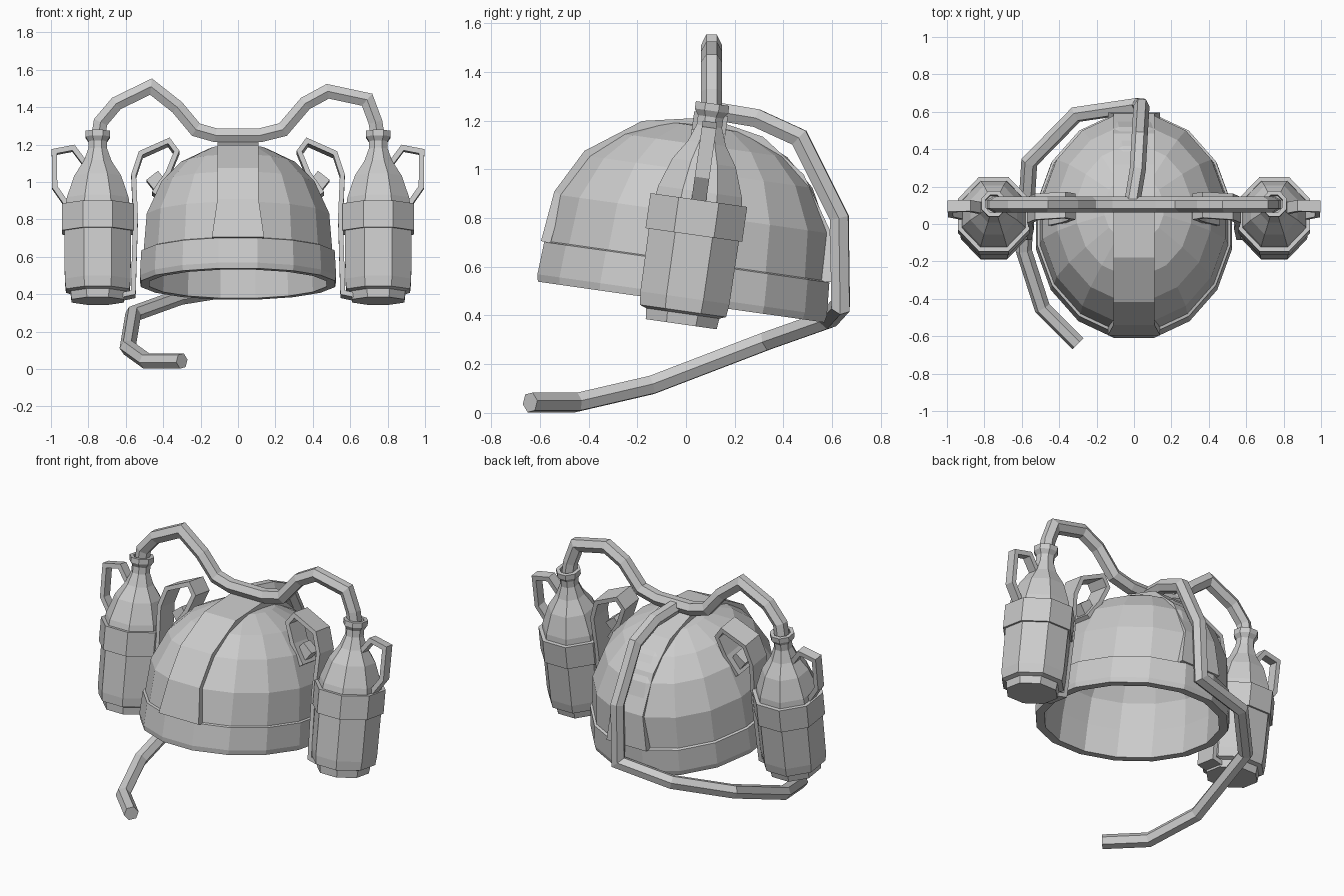
import bpy, bmesh, math
from mathutils import Vector, Matrix

if "Cube" in bpy.data.objects:
    bpy.data.objects.remove(bpy.data.objects["Cube"], do_unlink=True)

grey = bpy.data.materials.new("plain grey")
grey.use_nodes = True
GREY = (0.6, 0.6, 0.6, 1)
grey.diffuse_color = GREY
grey.node_tree.nodes["Principled BSDF"].inputs["Base Color"].default_value = GREY

# The helmet and everything clamped to it lean back together
LEAN = Matrix.Translation((0, -0.02, 0.455)) @ Matrix.Rotation(math.radians(-8.1), 4, 'X')
LEVEL = Matrix.Identity(4)


def finish(name, bm, matrix=LEVEL):
    bmesh.ops.remove_doubles(bm, verts=bm.verts, dist=0.0005)
    bmesh.ops.recalc_face_normals(bm, faces=bm.faces)
    bm.transform(matrix)
    mesh = bpy.data.meshes.new(name)
    bm.to_mesh(mesh)
    bm.free()
    mesh.materials.append(grey)
    obj = bpy.data.objects.new(name, mesh)
    bpy.context.collection.objects.link(obj)
    return obj


def skin(bm, rings, cap):
    """Join successive closed rings of vertices with quads."""
    n = len(rings[0])
    for a, b in zip(rings, rings[1:]):
        for i in range(n):
            j = (i + 1) % n
            bm.faces.new((a[i], a[j], b[j], b[i]))
    if cap:
        bm.faces.new(rings[0])
        bm.faces.new(rings[-1])


def lathe(name, profile, sides, rx, ry, matrix):
    """Revolve (radius, height) points into a faceted solid."""
    bm = bmesh.new()
    rings = []
    for r, h in profile:
        rings.append([])
        for i in range(sides):
            a = math.tau * (i + 0.5) / sides
            rings[-1].append(bm.verts.new((r * rx * math.cos(a), r * ry * math.sin(a), h)))
    skin(bm, rings, False)
    return finish(name, bm, matrix)


def sweep(path, section, across):
    """Push a flat section along a path with mitred corners."""
    bm = bmesh.new()
    pts = [Vector(p) for p in path]
    dirs = [(b - a).normalized() for a, b in zip(pts, pts[1:])]
    u = Vector(across)
    u = (u - dirs[0] * u.dot(dirs[0])).normalized()
    v = dirs[0].cross(u)
    ring = [pts[0] + u * a + v * b for a, b in section]
    rings = [[bm.verts.new(q) for q in ring]]
    for i, d in enumerate(dirs):
        nxt = dirs[min(i + 1, len(dirs) - 1)]
        n = (d + nxt).normalized()
        ring = [q + d * ((pts[i + 1] - q).dot(n) / d.dot(n)) for q in ring]
        rings.append([bm.verts.new(q) for q in ring])
    skin(bm, rings, True)
    return bm


def box(w, t):
    return [(-w / 2, -t / 2), (w / 2, -t / 2), (w / 2, t / 2), (-w / 2, t / 2)]


HEX = [(0.043 * math.cos(math.tau * i / 6), 0.043 * math.sin(math.tau * i / 6))
       for i in range(6)]

# Hollow helmet shell with a wider rim band
shell = [(0, 0.67), (0.3, 0.65), (0.52, 0.59), (0.73, 0.48), (0.86, 0.33), (0.89, 0.17),
         (0.9, 0), (0.99, 0), (1, 0.03), (0.985, 0.165), (0.96, 0.17), (0.93, 0.365),
         (0.78, 0.54), (0.58, 0.65), (0.3, 0.725), (0, 0.74)]
lathe("helmet_shell", shell, 16, 0.535, 0.612, LEAN)

# Raised ridge from front to back, flaring at its feet
ridge = [(-0.585, 0.165), (-0.56, 0.37), (-0.465, 0.545), (-0.255, 0.695), (0, 0.745),
         (0.23, 0.7), (0.41, 0.575), (0.545, 0.37), (0.58, 0.165)]
bm = sweep([(0, y, h) for y, h in ridge], box(0.22, 0.04), (1, 0, 0))
for vert in bm.verts:
    if vert.co.z < 0.2:
        vert.co.x *= 1.27
finish("helmet_ridge", bm, LEAN)

# Bottle with holder band, open neck and lip
bottle = [(0, 0), (0.14, 0), (0.145, 0.045), (0.17, 0.055), (0.176, 0.11), (0.178, 0.37),
          (0.191, 0.37), (0.191, 0.515), (0.17, 0.515), (0.165, 0.55), (0.125, 0.67),
          (0.075, 0.75), (0.05, 0.82), (0.05, 0.86), (0.066, 0.885), (0.066, 0.915),
          (0.045, 0.915), (0.045, 0.87), (0, 0.87)]
handle = [(0.82, 1.10), (0.88, 1.18), (0.982, 1.16), (0.98, 0.97), (0.91, 0.87)]
bracket = [(0.63, 0.385), (0.56, 0.4), (0.548, 0.8), (0.558, 1.03), (0.52, 1.145),
           (0.37, 1.212), (0.328, 1.155), (0.375, 1.04), (0.45, 0.93)]


def leaned(points, side):
    return [(side * x, 0.013, (z - 0.453) / 0.99) for x, z in points]


for side, word in ((1, "left"), (-1, "right")):
    place = LEAN @ Matrix.Translation((side * 0.75, 0.013, -0.09))
    lathe(word + "_bottle", bottle, 8, 1 / 0.924, 1.05 / 0.924, place)
    finish(word + "_bottle_handle",
           sweep(leaned(handle, side), box(0.06, 0.028), (0, 1, 0)), LEAN)
    finish(word + "_bracket",
           sweep(leaned(bracket, side), box(0.14, 0.026), (0, 1, 0)), LEAN)
    # Bolt holding the bracket to the shell
    bm = bmesh.new()
    bmesh.ops.create_cube(bm, size=1)
    bm.transform(Matrix.Translation((side * 0.425, 0.013, 0.54))
                 @ Matrix.Rotation(side * math.radians(38), 4, 'Y')
                 @ Matrix.Diagonal((0.08, 0.07, 0.11, 1)))
    finish(word + "_bolt", bm, LEAN)

# Tube arching from bottle to bottle
arch = [(-0.75, 1.22), (-0.735, 1.32), (-0.65, 1.42), (-0.465, 1.51), (-0.325, 1.4),
        (-0.225, 1.28), (-0.12, 1.25), (0.12, 1.25), (0.24, 1.28), (0.36, 1.42),
        (0.48, 1.485), (0.69, 1.44), (0.735, 1.32), (0.75, 1.22)]
finish("bottle_tube", sweep([(x, 0.105, z) for x, z in arch], HEX, (0, 1, 0)))

# Drinking tube down the back and round the right side to the front
drink = [(-0.01, 0.11, 1.24), (0.02, 0.29, 1.21), (0.03, 0.465, 1.13), (0.04, 0.63, 0.8),
         (0.03, 0.635, 0.44), (-0.31, 0.585, 0.385), (-0.56, 0.33, 0.295),
         (-0.59, -0.14, 0.115), (-0.49, -0.45, 0.043), (-0.3, -0.64, 0.043)]
finish("drinking_tube", sweep(drink, HEX, (1, 0, 0)))
